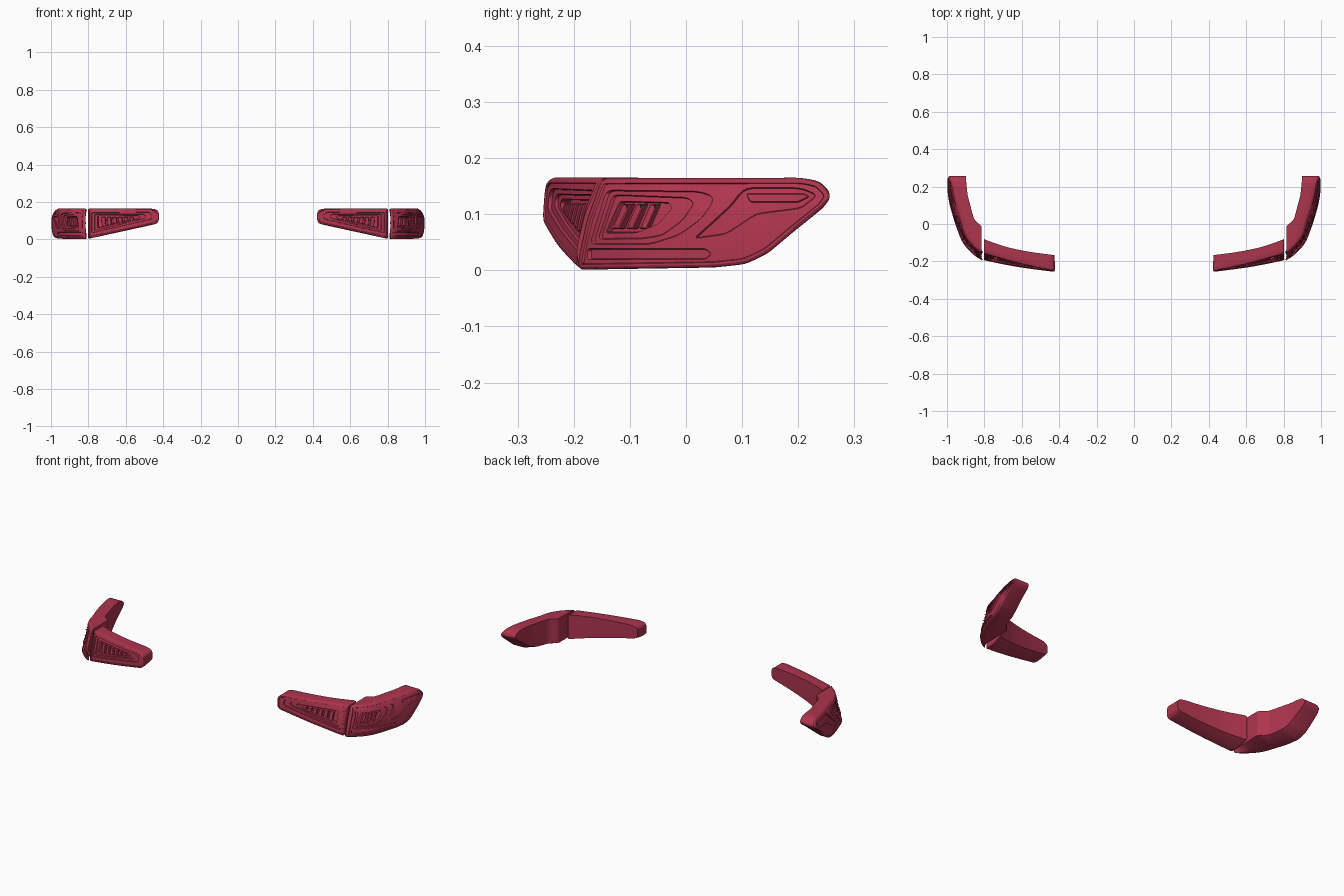
import bpy, bmesh, math
from mathutils import Vector
from mathutils.geometry import delaunay_2d_cdt

if "Cube" in bpy.data.objects:
    bpy.data.objects.remove(bpy.data.objects["Cube"])

H = 0.165  # lamp height
mat = bpy.data.materials.new("red_lens")
mat.diffuse_color = (0.42, 0.035, 0.075, 1)
mat.use_nodes = True
mat.node_tree.nodes["Principled BSDF"].inputs["Base Color"].default_value = mat.diffuse_color


def curve(pts):
    """Smooth one-variable curve through points."""
    def slope(i):
        a, b = pts[max(i - 1, 0)], pts[min(i + 1, len(pts) - 1)]
        return (b[1] - a[1]) / (b[0] - a[0])

    def f(u):
        u = min(max(u, pts[0][0]), pts[-1][0])
        i = next((k for k in range(len(pts) - 1) if u <= pts[k + 1][0]), len(pts) - 2)
        (a, va), (b, vb) = pts[i], pts[i + 1]
        h, t = b - a, (u - a) / (b - a)
        return (va * (1 + 2 * t) * (1 - t) ** 2 + vb * t * t * (3 - 2 * t)
                + h * (slope(i) * t * (1 - t) ** 2 - slope(i + 1) * t * t * (1 - t)))
    return f


# 2D outline helpers
def rounded(pts, r, step=0.008):
    """Closed outline with rounded corners, evenly subdivided, counter-clockwise."""
    pts = [Vector(p) for p in pts]
    n, out = len(pts), []
    if sum(pts[i - 1].cross(pts[i]) for i in range(n)) < 0:
        pts.reverse()
    for i, p in enumerate(pts):
        a, b = pts[i - 1] - p, pts[(i + 1) % n] - p
        a = p + a.normalized() * min(r, a.length * 0.45)
        b = p + b.normalized() * min(r, b.length * 0.45)
        for t in (0, 0.25, 0.5, 0.75, 1):
            out.append(a * (1 - t) ** 2 + p * 2 * t * (1 - t) + b * t * t)
    res = []
    for i, p in enumerate(out):
        q = out[(i + 1) % len(out)]
        k = max(1, math.ceil((q - p).length / step))
        res += [p.lerp(q, j / k) for j in range(k)]
    return res


def inset(loop, d):
    res, n = [], len(loop)
    for i, p in enumerate(loop):
        a = (p - loop[i - 1]).normalized()
        b = (loop[(i + 1) % n] - p).normalized()
        na, nb = Vector((-a.y, a.x)), Vector((-b.y, b.x))
        m = (na + nb).normalized()
        res.append(p + m * d / max(m.dot(na), 0.4))
    return res


def inside(p, loop):
    c = False
    for i, a in enumerate(loop):
        b = loop[i - 1]
        if (a.y > p.y) != (b.y > p.y) and p.x < (b.x - a.x) * (p.y - a.y) / (b.y - a.y) + a.x:
            c = not c
    return c


def recess(pts, r, base, depth, w=0.0018):
    """Stepped recess: upper edge and lower edge."""
    p = rounded(pts, r)
    return [(p, base), (inset(p, w), depth)]


def rim(pts, r):
    """Rounded lens border with a fine step inside it."""
    p = rounded(pts, r)
    return [(p, 0.006), (inset(p, 0.002), 0.002), (inset(p, 0.005), 0),
            (inset(p, 0.009), 0), (inset(p, 0.0105), 0.003)]


def fill(loops, cell=0.012):
    """Triangulate nested loops; returns points, depths and triangles."""
    vs, es, ds = [], [], []
    for loop, d in loops:
        o, n = len(vs), len(loop)
        vs += loop
        ds += [d] * n
        es += [(o + i, o + (i + 1) % n) for i in range(n)]
    edge_pts, outline = list(vs), loops[0][0]
    x0, x1 = min(p.x for p in outline), max(p.x for p in outline)
    for i in range(int((x1 - x0) / cell) + 1):
        for j in range(int(H / cell) + 1):
            p = Vector((x0 + i * cell, j * cell))
            if inside(p, outline) and min((p - q).length_squared for q in edge_pts) > 2.5e-5:
                vs.append(p)
                ds.append([d for l, d in loops if inside(p, l)][-1])
    co, _, tris, orig, _, _ = delaunay_2d_cdt(vs, es, [], 1, 1e-7)
    return co, [ds[o[0]] if o else 0.003 for o in orig], tris


def shell(bm, loops, front, back):
    """Closed solid: detailed front, side walls, plain back."""
    co, ds, tris = fill(loops)
    fv = [bm.verts.new(front(p.x, p.y, d)) for p, d in zip(co, ds)]
    for t in tris:
        bm.faces.new([fv[i] for i in t])
    outline, d0 = loops[0]
    co, _, tris = fill([loops[0]])
    bv = [bm.verts.new(back(p.x, p.y)) for p in co]
    for t in tris:
        bm.faces.new([bv[i] for i in t])
    rings = [[], [], []]
    for p in outline:
        f, b = front(p.x, p.y, d0), back(p.x, p.y)
        m = f.lerp(b, 0.4)
        m.z = f.z
        for ring, v in zip(rings, (f, m, b)):
            ring.append(bm.verts.new(v))
    n = len(outline)
    for r in (0, 1):
        for i in range(n):
            j = (i + 1) % n
            bm.faces.new([rings[r][i], rings[r][j], rings[r + 1][j], rings[r + 1][i]])


def finish(name, bm):
    bmesh.ops.remove_doubles(bm, verts=bm.verts, dist=1e-5)
    bmesh.ops.recalc_face_normals(bm, faces=bm.faces)
    me = bpy.data.meshes.new(name)
    bm.to_mesh(me)
    bm.free()
    me.materials.append(mat)
    ob = bpy.data.objects.new(name, me)
    bpy.context.collection.objects.link(ob)
    bpy.ops.object.select_all(action='DESELECT')
    ob.select_set(True)
    bpy.context.view_layer.objects.active = ob
    bpy.ops.object.shade_smooth_by_angle(angle=math.radians(28))
    mod = ob.modifiers.new("other_side", 'MIRROR')
    mod.use_mirror_merge = False


# Outer lamp surface: x as a function of (y, z), wrapping round the corner
G = curve([(-.2, .805), (-.165, .857), (-.105, .912), (-.03, .945), (.06, .974),
           (.13, .991), (.2, 1.001), (.26, 1.008)])
GB = curve([(-.2, .815), (-.04, .815), (-.01, .817), (.005, .835), (.02, .852),
            (.1, .875), (.16, .89), (.26, .90)])


def outer_front(y, z, d):
    s = y - 0.042 * (z / H) ** 2
    k = min(max((y + 0.19) / 0.2, 0), 1)
    x = G(s) - 0.03 * (z / H) ** 4 * k
    g = (G(s + .004) - G(s - .004)) / .008
    return Vector((x, y, z)) + Vector((-1, g, 0)).normalized() * d


# Inner lamp surface: y as a function of (x, z)
F = curve([(.42, -.259), (.52, -.247), (.62, -.232), (.72, -.212), (.81, -.192)])
FB = curve([(.42, -.167), (.55, -.15), (.665, -.127), (.74, -.104), (.81, -.078)])


def inner_front(x, z, d):
    y = F(x) + (0.008 + 0.032 * (x - .42) / .38) * (z / H) ** 2
    g = (F(x + .004) - F(x - .004)) / .008
    return Vector((x, y, z)) + Vector((-g, 1, 0)).normalized() * d


def lift(z):
    return z + 0.022 * (1 - z / H)


# Outer lamp: rim, stepped window, reflector strip and rear arrow panel
loops = rim([(-.153, .164), (.205, .165), (.238, .158), (.259, .133), (.245, .112),
             (.195, .072), (.145, .03), (.105, .011), (.05, .005), (-.196, .001),
             (-.193, .03), (-.18, .09)], 0.012)
loops += recess([(-.144, .143), (.02, .141), (.047, .133), (.045, .118), (.025, .09),
                 (-.015, .062), (-.065, .046), (-.174, .046)], 0.012, .003, .009)
loops += recess([(-.137, .135), (.0, .13), (.012, .119), (-.01, .088), (-.045, .062),
                 (-.08, .056), (-.164, .055)], 0.010, .009, .014)
loops += recess([(-.128, .123), (-.035, .121), (-.03, .11), (-.055, .083),
                 (-.095, .067), (-.154, .066)], 0.006, .014, .026)
loops += recess([(-.178, .019), (.034, .019), (.045, .029), (.034, .039), (-.178, .039)],
                0.006, .003, .009)
loops += recess([(.012, .056), (.05, .09), (.08, .118), (.098, .142), (.115, .148),
                 (.205, .147), (.235, .134), (.205, .11), (.125, .1), (.07, .064)],
                0.012, .003, .008)
loops += recess([(.105, .137), (.21, .137), (.22, .131), (.2, .121), (.112, .121)],
                0.005, .008, .005)
bm = bmesh.new()
shell(bm, loops, outer_front, lambda y, z: Vector((GB(y), y, lift(z))))
finish("outer_lamp", bm)

# Inner lamp: rim, frame and deep window
loops = rim([(.803, .165), (.465, .165), (.437, .16), (.424, .147), (.424, .098),
             (.437, .083), (.5, .069), (.803, .003)], 0.012)
loops += recess([(.785, .143), (.475, .146), (.458, .132), (.462, .108), (.785, .034)],
                0.010, .003, .009)
loops += recess([(.77, .135), (.505, .136), (.492, .124), (.5, .112), (.77, .047)],
                0.008, .009, .014)
loops += recess([(.755, .126), (.535, .127), (.525, .12), (.535, .111), (.755, .062)],
                0.005, .014, .030)
bm = bmesh.new()
shell(bm, loops, inner_front, lambda x, z: Vector((x, FB(x), lift(z))))
finish("inner_lamp", bm)

# Light bars standing in the windows
bm = bmesh.new()
for k in range(3):
    y = -.141 + .026 * k
    bar = rounded([(y, .074), (y + .014, .074), (y + .034, .118), (y + .02, .118)], .002)
    shell(bm, [(bar, .013), (inset(bar, .0015), .011)], outer_front,
          lambda u, z: outer_front(u, z, .029))
finish("outer_light_bars", bm)

bm = bmesh.new()
for k in range(6):
    x = .56 + .03 * k
    zb = .110 - (x - .535) * .2227
    bar = rounded([(x, zb), (x + .02, zb - .002), (x + .024, .119), (x + .004, .119)], .002)
    shell(bm, [(bar, .015), (inset(bar, .0015), .013)], inner_front,
          lambda u, z: inner_front(u, z, .033))
finish("inner_light_bars", bm)
